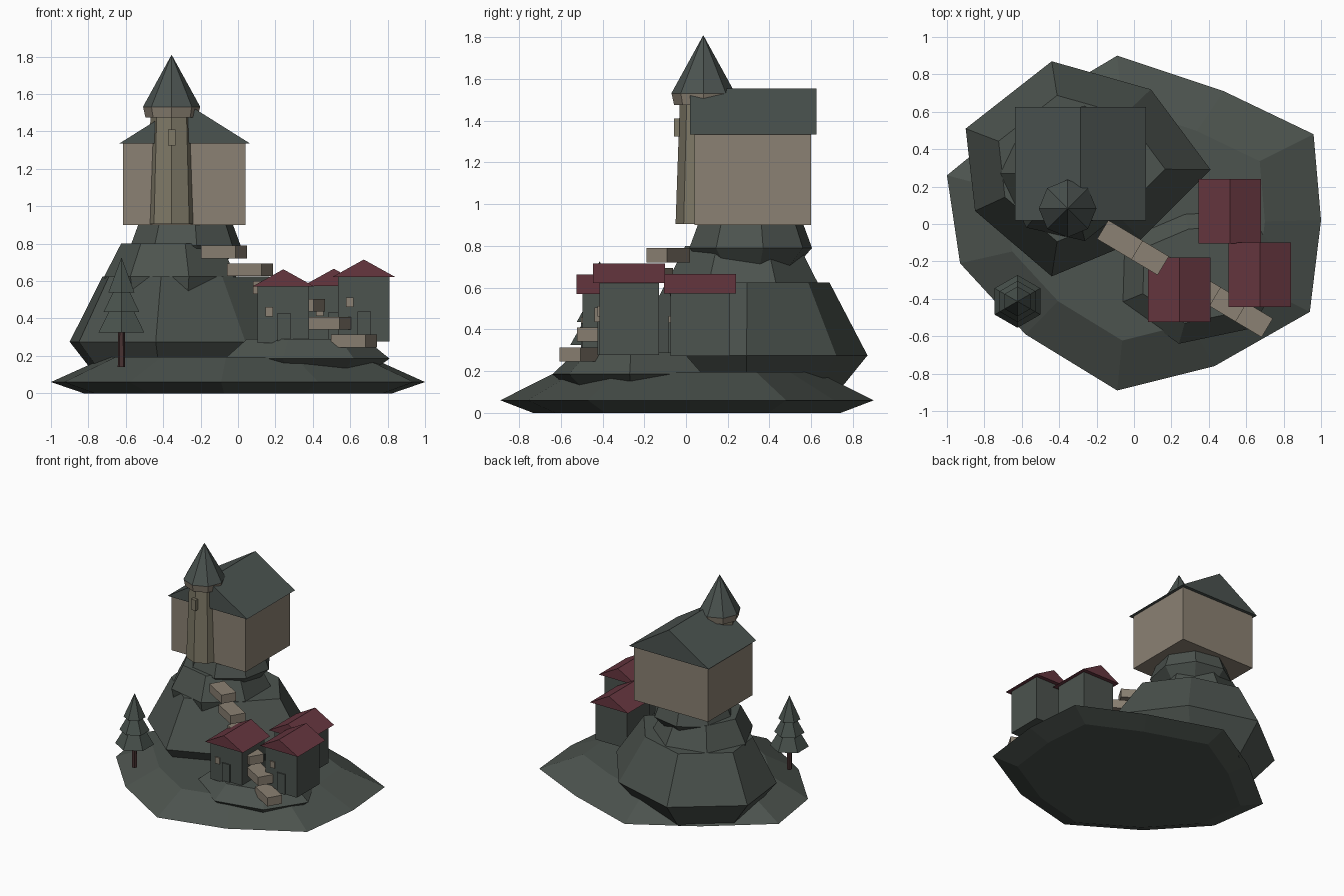
import bpy, bmesh, math
from mathutils import Matrix, Vector

if "Cube" in bpy.data.objects:
    bpy.data.objects.remove(bpy.data.objects["Cube"])


def mat(name, r, g, b):
    m = bpy.data.materials.new(name)
    m.diffuse_color = [((c / 255 + 0.055) / 1.055) ** 2.4 for c in (r, g, b)] + [1]
    m.use_nodes = True
    m.node_tree.nodes["Principled BSDF"].inputs["Base Color"].default_value = m.diffuse_color
    return m


ROCK = mat("dark rock", 76, 83, 78)
STONE = mat("tan stone", 139, 129, 115)
TOWER = mat("tower stone", 126, 120, 102)
SLATE = mat("slate roof", 75, 83, 80)
RED = mat("dark red roof", 102, 54, 63)
PINE = mat("pine green", 72, 81, 76)
BARK = mat("bark", 72, 50, 50)


def add(name, verts, faces, m):
    """Create a flat-shaded object with outward normals."""
    me = bpy.data.meshes.new(name)
    me.from_pydata(verts, [], faces)
    bm = bmesh.new()
    bm.from_mesh(me)
    bmesh.ops.remove_doubles(bm, verts=bm.verts, dist=1e-5)
    bmesh.ops.recalc_face_normals(bm, faces=bm.faces)
    bm.to_mesh(me)
    bm.free()
    me.materials.append(m)
    ob = bpy.data.objects.new(name, me)
    bpy.context.collection.objects.link(ob)
    return ob


def loft(name, outline, centre, levels, m):
    """Stack scaled copies of an outline; levels are (z, scale)."""
    cx, cy = centre
    n = len(outline)
    verts = [(cx + (x - cx) * s, cy + (y - cy) * s, z) for z, s in levels for x, y in outline]
    faces = [tuple(range(n)), tuple(range(len(verts) - n, len(verts)))]
    for k in range(len(levels) - 1):
        for i in range(n):
            j = (i + 1) % n
            faces.append((k * n + i, k * n + j, (k + 1) * n + j, (k + 1) * n + i))
    return add(name, verts, faces, m)


def ngon(n, cx, cy, turn=0.0):
    return [(cx + math.cos(turn + 2 * math.pi * i / n), cy + math.sin(turn + 2 * math.pi * i / n))
            for i in range(n)]


def stack(name, n, cx, cy, levels, m, turn=0.0):
    """Round part with n sides; levels are (z, radius)."""
    return loft(name, ngon(n, cx, cy, turn), (cx, cy), levels, m)


def box(name, x0, x1, y0, y1, z0, z1, m):
    return loft(name, [(x0, y0), (x1, y0), (x1, y1), (x0, y1)], (0, 0), [(z0, 1), (z1, 1)], m)


def gable(name, x0, x1, y0, y1, z0, z1, m):
    xm = (x0 + x1) / 2
    v = [(x, y, z) for y in (y0, y1) for x, z in ((x0, z0), (x1, z0), (xm, z1))]
    return add(name, v, [(0, 1, 2), (3, 4, 5), (0, 1, 4, 3), (1, 2, 5, 4), (2, 0, 3, 5)], m)


# island base
base = [(1, .02), (.96, .48), (.48, .71), (-.09, .90), (-.56, .62), (-1, .26),
        (-.93, -.21), (-.58, -.59), (-.09, -.89), (.43, -.76), (.94, -.47)]
loft("island_base", base, (0, 0), [(0, .825), (.06, 1), (.195, .7)], ROCK)

# hill made of three stacked rocks
hill = [(.41, .29), (.09, .72), (-.44, .87), (-.90, .51), (-.85, .07), (-.44, -.28), (.04, -.08)]
loft("hill_lower_rock", hill, (-.35, .3), [(.05, .68), (.275, 1), (.625, .68)], ROCK)
stack("hill_middle_rock", 7, -.345, .27, [(.5, .34), (.625, .37), (.8, .28)], ROCK, math.pi / 7)
stack("hill_top_rock", 8, -.28, .31, [(.70, .22), (.79, .30), (.91, .255)], ROCK, .2)

# ledge under the village
ledge = [(.81, -.27), (.63, .08), (.27, .06), (-.06, -.08), (-.07, -.42), (.24, -.64), (.62, -.56)]
loft("village_ledge", ledge, (.35, -.25), [(.12, .8), (.185, 1), (.29, .72)], ROCK)

# three village houses: roof corner, eave height
for i, (x, y, z) in enumerate([(.075, -.525, .57), (.505, -.445, .622), (.345, -.105, .573)], 1):
    zb = z - .345 if i == 2 else z - .30
    zb = max(zb, .27)
    box(f"house_{i}_walls", x + .03, x + .305, y + .03, y + .315, zb, z, ROCK)
    gable(f"house_{i}_roof", x, x + .335, y, y + .345, z, z + .093, RED)
    box(f"house_{i}_door", x + .135, x + .205, y + .021, y + .03, zb, zb + .16, ROCK)
    box(f"house_{i}_window", x + .073, x + .113, y + .021, y + .03, z - .16, z - .11, STONE)

# stair of six blocks climbing the hill
ang = math.atan2(-.083, .139)
for i in range(6):
    cx, cy, z = -.075 + .139 * i, -.085 - .083 * i, .755 - .095 * i
    ob = box(f"stair_block_{i + 1}", -.1075, .1075, -.0585, .0585, -.034, .034, STONE)
    ob.data.transform(Matrix.Translation(Vector((cx, cy, z))) @ Matrix.Rotation(ang, 4, 'Z'))

# castle hall
box("hall_walls", -.615, .04, .04, .60, .90, 1.335, STONE)
gable("hall_roof", -.635, .065, .02, .625, 1.335, 1.555, SLATE)

# octagonal tower
tx, ty = -.355, .083
stack("tower_shaft", 8, tx, ty, [(.905, .133), (1.48, .113)], TOWER)
stack("tower_collar", 8, tx, ty, [(1.475, .14), (1.53, .152)], STONE)
stack("tower_roof", 8, tx, ty, [(1.53, .154), (1.81, .0)], SLATE)
box("tower_window_front", -.375, -.333, -.058, -.03, 1.325, 1.41, TOWER)
box("tower_window_left", -.49, -.465, .065, .10, 1.12, 1.175, TOWER)

# pine tree
px, py = -.623, -.414
stack("tree_trunk", 6, px, py, [(.14, .02), (.36, .018)], BARK)
for i, (z, r, h) in enumerate([(.325, .141, .25), (.435, .11, .2), (.54, .08, .187)], 1):
    stack(f"tree_tier_{i}", 6, px, py, [(z, r), (z + h, 0)], PINE, math.pi / 6)
